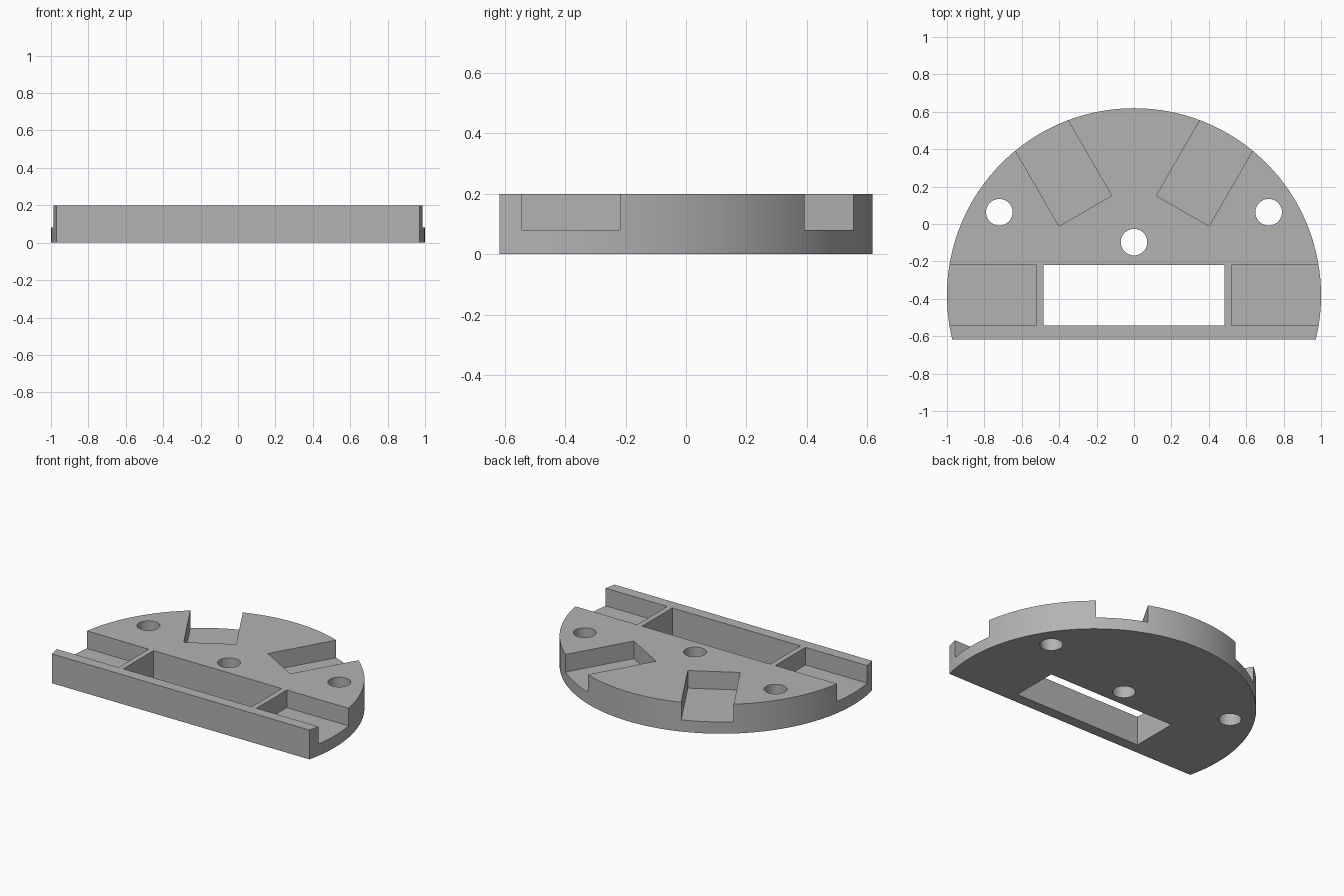
import bpy
import bmesh
import math
from mathutils import Matrix, Vector

if "Cube" in bpy.data.objects:
    bpy.data.objects.remove(bpy.data.objects["Cube"])

HEIGHT = 0.2
FLOOR = 0.08           # level of the pocket floors
CENTRE = Vector((0, -0.381, 0))
FRONT = -0.618
SLOT_WIDTH = 0.325

grey = bpy.data.materials.new("plain grey")
grey.use_nodes = True
colour = (0.45, 0.45, 0.45, 1)
grey.diffuse_color = colour
grey.node_tree.nodes["Principled BSDF"].inputs["Base Color"].default_value = colour


def make_object(name, bm):
    bmesh.ops.recalc_face_normals(bm, faces=bm.faces)
    mesh = bpy.data.meshes.new(name)
    bm.to_mesh(mesh)
    bm.free()
    mesh.materials.append(grey)
    obj = bpy.data.objects.new(name, mesh)
    bpy.context.collection.objects.link(obj)
    return obj


def prism(name, outline, bottom, top):
    bm = bmesh.new()
    face = bm.faces.new([bm.verts.new((x, y, bottom)) for x, y in outline])
    side = bmesh.ops.extrude_face_region(bm, geom=[face])["geom"]
    verts = [v for v in side if isinstance(v, bmesh.types.BMVert)]
    bmesh.ops.translate(bm, verts=verts, vec=(0, 0, top - bottom))
    return make_object(name, bm)


def arc(x, y, radius, start, end, steps):
    angles = [start + (end - start) * i / steps for i in range(steps + 1)]
    return [(x + radius * math.cos(a), y + radius * math.sin(a)) for a in angles]


def rectangle(x0, x1, y0, y1):
    return [(x0, y0), (x1, y0), (x1, y1), (x0, y1)]


# Round plate with a straight front edge
dip = math.asin((FRONT - CENTRE.y) / 1.0)
plate = prism("slotted_plate",
              arc(0, CENTRE.y, 1.0, dip, math.pi - dip, 120), 0, HEIGHT)

# Four radial pockets, open at the rim
cutters = []
for degrees in (0, 60, 120, 180):
    pocket = prism("pocket_cutter",
                   rectangle(0.521, 1.2, -SLOT_WIDTH / 2, SLOT_WIDTH / 2),
                   FLOOR, HEIGHT + 0.1)
    pocket.data.transform(Matrix.Translation(CENTRE)
                          @ Matrix.Rotation(math.radians(degrees), 4, "Z"))
    cutters.append(pocket)

# Rectangular window through the plate
cutters.append(prism("window_cutter",
                     rectangle(-0.484, 0.484, CENTRE.y - SLOT_WIDTH / 2,
                               CENTRE.y + SLOT_WIDTH / 2),
                     -0.1, HEIGHT + 0.1))

# Three round screw holes
for x, y in ((-0.72, 0.063), (0, -0.097), (0.72, 0.063)):
    circle = arc(x, y, 0.071, 0, math.tau, 48)[:-1]
    cutters.append(prism("hole_cutter", circle, -0.1, HEIGHT + 0.1))

# Cut everything out, then drop the cutters
bpy.ops.object.select_all(action="DESELECT")
bpy.context.view_layer.objects.active = plate
plate.select_set(True)
for cutter in cutters:
    cutter.hide_render = True
    cut = plate.modifiers.new("cut", "BOOLEAN")
    cut.operation = "DIFFERENCE"
    cut.solver = "EXACT"
    cut.object = cutter
    bpy.ops.object.modifier_apply(modifier=cut.name)
for cutter in cutters:
    bpy.data.objects.remove(cutter)

bpy.ops.object.shade_smooth_by_angle(angle=math.radians(30))
